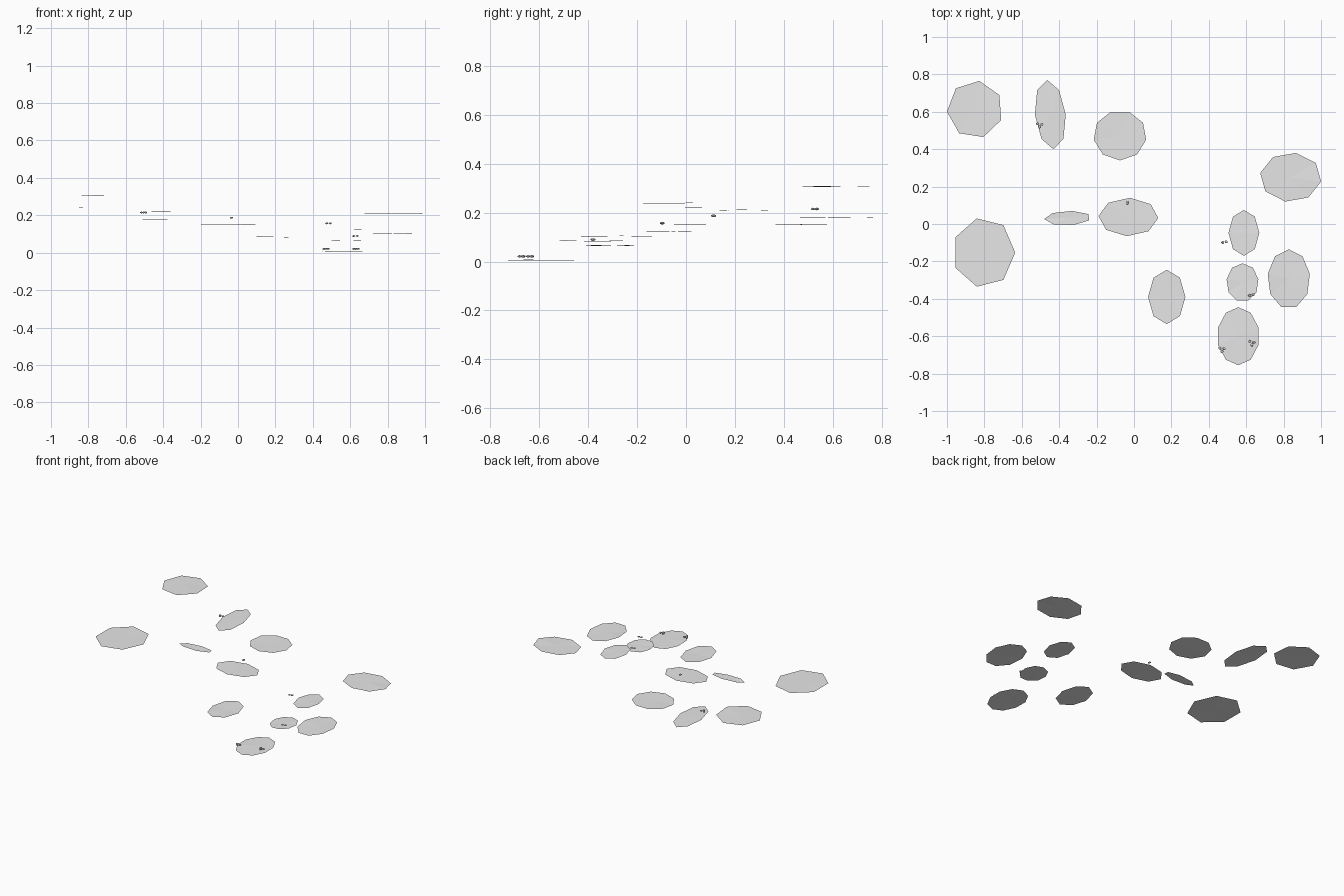
import bpy, bmesh, math, random
from mathutils import Matrix, Vector

if "Cube" in bpy.data.objects:
    bpy.data.objects.remove(bpy.data.objects["Cube"])

random.seed(4)
grey = bpy.data.materials.new("light grey")
grey.diffuse_color = (0.8, 0.8, 0.8, 1)
grey.use_nodes = True
grey.node_tree.nodes["Principled BSDF"].inputs["Base Color"].default_value = grey.diffuse_color


def finish(bm, name):
    mesh = bpy.data.meshes.new(name)
    bm.to_mesh(mesh)
    bm.free()
    mesh.materials.append(grey)
    obj = bpy.data.objects.new(name, mesh)
    bpy.context.collection.objects.link(obj)


def pad(name, x0, x1, y0, y1, z, sides, phase, skew=0.0):
    """Thin, slightly uneven fan of triangles that fills the given bounds."""
    pts = []
    for i in range(sides):
        a = math.radians(phase) + math.tau * i / sides
        pts.append((math.cos(a) + skew * math.sin(a), math.sin(a)))
    xs, ys = [p[0] for p in pts], [p[1] for p in pts]
    bm = bmesh.new()
    ring = []
    for x, y in pts:
        u = (x - min(xs)) / (max(xs) - min(xs))
        v = (y - min(ys)) / (max(ys) - min(ys))
        ring.append(bm.verts.new((x0 + u * (x1 - x0), y0 + v * (y1 - y0),
                                  z + random.uniform(-0.002, 0.002))))
    hub = bm.verts.new(((x0 + x1) / 2, (y0 + y1) / 2, z))
    for i in range(sides):
        bm.faces.new((hub, ring[i], ring[(i + 1) % sides]))
    finish(bm, name)


def buds(name, x, y, z, offsets):
    """Cluster of tiny faceted buds."""
    bm = bmesh.new()
    for dx, dy in offsets:
        place = Matrix.Translation(Vector((x + dx, y + dy, z)))
        bmesh.ops.create_icosphere(bm, subdivisions=1, radius=0.009,
                                   matrix=place @ Matrix.Diagonal((1, 1, 0.6, 1)))
    finish(bm, name)


# Floating pads, from the back to the front
pad("back_left_pad", -1.0, -0.71, 0.465, 0.765, 0.307, 7, 30)
pad("back_long_pad", -0.53, -0.365, 0.40, 0.77, 0.18, 8, 0, -0.2)
pad("back_middle_pad", -0.215, 0.065, 0.34, 0.60, 0.151, 9, 30)
pad("back_right_pad", 0.675, 1.0, 0.12, 0.38, 0.211, 8, -10)
pad("narrow_pad", -0.48, -0.24, -0.005, 0.07, 0.219, 7, 33, 0.1)
pad("centre_pad", -0.19, 0.13, -0.065, 0.14, 0.152, 8, -3)
pad("left_pad", -0.955, -0.635, -0.335, 0.03, 0.24, 7, 0)
pad("right_inner_pad", 0.505, 0.67, -0.17, 0.075, 0.122, 8, 0)
pad("right_outer_pad", 0.715, 0.94, -0.445, -0.135, 0.104, 9, 90)
pad("small_round_pad", 0.495, 0.665, -0.41, -0.21, 0.065, 9, 90)
pad("front_middle_pad", 0.075, 0.275, -0.535, -0.245, 0.084, 8, 0)
pad("front_right_pad", 0.45, 0.665, -0.755, -0.445, 0.006, 10, 18)

# Tiny bud clusters just above the pads
trio = [(-0.011, 0.006), (0.012, 0.003), (0.0, -0.011)]
pair = [(-0.009, -0.002), (0.01, 0.002)]
buds("back_buds", -0.505, 0.53, 0.215, trio)
buds("centre_bud", -0.035, 0.113, 0.187, [(0, 0.003), (0, -0.003)])
buds("right_buds", 0.483, -0.097, 0.157, pair)
buds("small_pad_buds", 0.627, -0.38, 0.09, pair)
buds("front_left_buds", 0.47, -0.67, 0.021, trio)
buds("front_right_buds", 0.63, -0.635, 0.021, trio)
